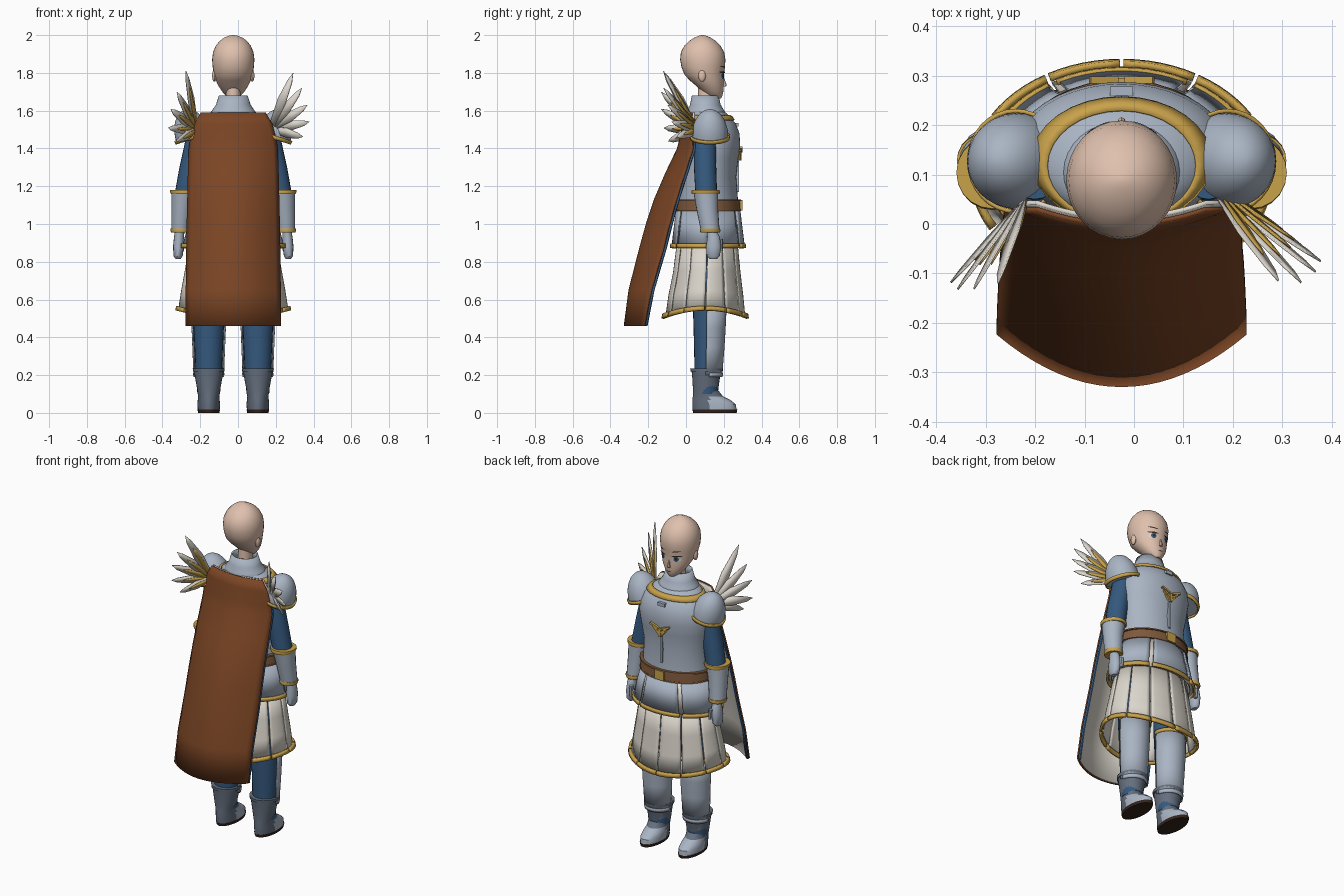
import bpy, bmesh, math
from mathutils import Vector, Matrix

if "Cube" in bpy.data.objects:
    bpy.data.objects.remove(bpy.data.objects["Cube"])

CX = -0.025  # body centre line


def material(name, rgb):
    m = bpy.data.materials.new(name)
    m.diffuse_color = (*rgb, 1)
    m.use_nodes = True
    m.node_tree.nodes["Principled BSDF"].inputs["Base Color"].default_value = m.diffuse_color
    return m


STEEL = material("steel", (0.40, 0.46, 0.55))
SLATE = material("slate", (0.13, 0.16, 0.21))
GOLD = material("gold", (0.58, 0.36, 0.07))
WHITE = material("ivory cloth", (0.72, 0.68, 0.61))
BLUE = material("blue cloth", (0.035, 0.10, 0.21))
RUST = material("rust cloth", (0.20, 0.06, 0.018))
LEATHER = material("leather", (0.21, 0.10, 0.045))
SKIN = material("skin", (0.74, 0.53, 0.42))
DARK = material("dark brown", (0.035, 0.018, 0.012))


def finish(bm, name, mats, rule=None, thick=0):
    bmesh.ops.recalc_face_normals(bm, faces=bm.faces)
    me = bpy.data.meshes.new(name)
    for m in mats:
        me.materials.append(m)
    if rule:
        for f in bm.faces:
            f.material_index = rule(f.calc_center_median())
    bm.to_mesh(me)
    bm.free()
    ob = bpy.data.objects.new(name, me)
    bpy.context.collection.objects.link(ob)
    if thick:
        mod = ob.modifiers.new("thickness", "SOLIDIFY")
        mod.thickness, mod.offset = thick, 0
    return ob


def loft(name, rings, mat, cx=0, n=32, arc=None, hem=None, rule=None, thick=0):
    """Stack of ellipses (z, half width, back y, front y[, x shift]); arc gives an open panel."""
    bm = bmesh.new()
    a0, a1 = arc or (0, 360)
    rows = []
    for r in rings:
        z, a, yb, yf = r[:4]
        row = []
        for i in range(n + 1 if arc else n):
            t = math.radians(a0 + (a1 - a0) * i / n)
            dz = hem(t, z) if hem else 0
            row.append(bm.verts.new((CX + cx + (r[4] if len(r) > 4 else 0) + a * math.cos(t),
                                     (yb + yf) / 2 + (yf - yb) / 2 * math.sin(t), z + dz)))
        rows.append(row)
    for p, q in zip(rows, rows[1:]):
        for i in range(n):
            j = (i + 1) % len(p)
            bm.faces.new((p[i], p[j], q[j], q[i]))
    if not arc and not thick:
        bm.faces.new(rows[0])
        bm.faces.new(rows[-1])
    return finish(bm, name, mat if isinstance(mat, list) else [mat], rule, thick)


def box(name, loc, size, mat):
    bm = bmesh.new()
    bmesh.ops.create_cube(bm, size=1, matrix=Matrix.Translation(loc) @ Matrix.Diagonal((*size, 1)))
    return finish(bm, name, [mat])


# Head, neck and collar
HEAD = [(1.665, .022, .13, .185), (1.68, .040, .11, .193), (1.70, .058, .085, .197), (1.73, .078, .055, .2),
        (1.76, .092, .02, .2), (1.79, .102, -.008, .2), (1.83, .109, -.024, .206), (1.87, .112, -.031, .209),
        (1.91, .107, -.027, .202), (1.945, .092, -.008, .182), (1.97, .071, .018, .157),
        (1.987, .048, .045, .13), (1.997, .022, .07, .105), (2.0, .006, .083, .093)]
loft("head", HEAD, SKIN)
loft("neck", [(1.58, .043, .06, .155), (1.74, .036, .065, .15)], SKIN, n=20)
loft("collar", [(1.56, .135, .0, .22), (1.6, .108, .01, .198), (1.63, .088, .025, .18), (1.68, .072, .035, .168)],
     STEEL, thick=.008)


def face_y(x, z):
    for p, q in zip(HEAD, HEAD[1:]):
        if p[0] <= z <= q[0]:
            k = (z - p[0]) / (q[0] - p[0])
            a, yb, yf = [p[i] + (q[i] - p[i]) * k for i in (1, 2, 3)]
            return (yb + yf) / 2 + (yf - yb) / 2 * math.sqrt(max(0, 1 - (x / a) ** 2))
    return 0


def face_plate(name, x, z, rx, rz, mat, lift, tilt=0):
    bm = bmesh.new()
    pts = [(x, z)]
    for i in range(20):
        t = i * math.tau / 20
        px = rx * math.cos(t)
        pts.append((x + px, z + rz * math.sin(t) + px * tilt))
    v = [bm.verts.new((CX + px, face_y(px, pz) + lift, pz)) for px, pz in pts]
    for i in range(20):
        bm.faces.new((v[0], v[1 + i], v[1 + (i + 1) % 20]))
    finish(bm, name, [mat])


for s in (-1, 1):
    face_plate("eye_white", s * .046, 1.785, .023, .017, WHITE, .003)
    face_plate("iris", s * .043, 1.785, .014, .0165, BLUE, .0045)
    face_plate("pupil", s * .043, 1.785, .006, .008, DARK, .006)
    face_plate("eyelash", s * .048, 1.803, .027, .0045, DARK, .006, s * .05)
    face_plate("eyebrow", s * .048, 1.832, .026, .003, DARK, .004, s * .15)
    bm = bmesh.new()
    bmesh.ops.create_uvsphere(bm, u_segments=12, v_segments=8, radius=1, matrix=Matrix.Translation(
        (CX + s * .1, .085, 1.785)) @ Matrix.Diagonal((.012, .02, .032, 1)))
    finish(bm, "ear", [SKIN])
face_plate("mouth", 0, 1.70, .016, .0025, DARK, .003)
loft("nose", [(1.728, .01, .19, .211), (1.735, .009, .19, .216), (1.77, .004, .19, .203)], SKIN, n=8)

# Breastplate with neckline trim, tab, ridge and emblem
loft("breastplate", [(1.05, .215, -.045, .28), (1.13, .207, -.04, .275), (1.25, .2, -.02, .266), (1.35, .213, -.002, .277),
                     (1.42, .22, .0, .287), (1.48, .213, .0, .283), (1.53, .192, .003, .264),
                     (1.565, .16, .006, .235), (1.59, .125, .01, .21), (1.6, .1, .02, .19)], STEEL, n=40)
loft("neckline_trim", [(1.55, .18, .002, .255), (1.568, .163, .002, .242), (1.574, .15, .006, .229)], GOLD, thick=.008)
box("chest_tab", (CX, .268, 1.525), (.046, .02, .02), STEEL)
box("chest_ridge", (CX, .273, 1.26), (.014, .014, .18), STEEL)
for s in (-1, 1):
    for k in range(3):
        bar = box("emblem_wing", (0, 0, 0), (.06 - .012 * k, .014, .011), GOLD)
        bar.location = (CX + s * (.036 - .008 * k), .291 - .004 * k, 1.395 - .018 * k)
        bar.rotation_euler = (0, -s * (.35 + .25 * k), 0)
box("emblem_centre", (CX, .288, 1.36), (.016, .014, .05), GOLD)

# Belt
loft("belt", [(1.07, .226, -.057, .29), (1.13, .218, -.053, .285)], LEATHER, n=40)
for z in (1.072, 1.127):
    loft("belt_edge", [(z - .004, .228, -.06, .292), (z + .004, .227, -.06, .291)], LEATHER, n=40)
box("buckle", (CX, .288, 1.1), (.06, .02, .056), GOLD)

# Steel hip plates over a pale underskirt, with gold hems
loft("underskirt", [(.88, .245, -.06, .29), (1.07, .21, -.045, .278)], WHITE, n=40, thick=.004)
for a0, a1 in ((-56, -2), (2, 56), (62, 118), (124, 178), (182, 236), (242, 298)):
    loft("hip_plate", [(.89, .264, -.072, .306), (1.07, .215, -.05, .284)], STEEL, n=10, arc=(a0, a1), thick=.008)
    loft("hip_plate_hem", [(.872, .272, -.079, .312), (.895, .27, -.077, .31)], GOLD, n=10, arc=(a0 - 1, a1 + 1), thick=.012)


# Pleated skirt panels, longer at front and back
def dip(t, z):
    return -.042 * math.sin(t) ** 2 * max(0, (.9 - z) / .35)


for i in range(12):
    arc = (i * 30 + .7, i * 30 + 29.3)
    loft("skirt_panel", [(.555, .287, -.105, .31), (.65, .272, -.09, .3), (.76, .252, -.065, .285), (.9, .228, -.045, .27)],
         WHITE, n=6, arc=arc, hem=dip, thick=.007)
    loft("skirt_hem", [(.542, .3, -.124, .327), (.565, .296, -.118, .322)], GOLD, n=6, arc=arc, hem=dip, thick=.014)

for s in (-1, 1):
    # Legs, greaves and boots
    c = s * .13
    loft("leg", [(.1, .06, .05, .17), (.24, .07, .045, .175), (.45, .08, .04, .19), (.6, .088, .035, .2), (.95, .09, .03, .2)],
         BLUE, c, n=24)
    loft("greave", [(.2, .077, .04, .188), (.35, .083, .038, .2), (.45, .087, .036, .206), (.58, .092, .034, .212)],
         STEEL, c, n=20, arc=(-8, 188), thick=.008)
    loft("greave_trim", [(.57, .095, .03, .217), (.59, .096, .03, .218)], GOLD, c, n=20, arc=(-8, 188), thick=.01)
    loft("boot", [(.015, .058, .036, .268), (.045, .06, .034, .264), (.068, .058, .034, .235), (.088, .056, .036, .195),
                  (.12, .06, .037, .17), (.19, .073, .033, .18), (.235, .08, .028, .192)], [SLATE, STEEL], c, n=28,
         rule=lambda p: int(p.z < .1 and p.y > .12))
    loft("boot_band", [(.19, .079, .026, .19), (.212, .082, .025, .194)], STEEL, c, n=16, arc=(10, 170), thick=.006)
    loft("boot_cuff", [(.218, .083, .024, .194), (.236, .085, .022, .197)], SLATE, c, n=24)
    loft("sole", [(0, .056, .038, .268), (.017, .06, .034, .272)], DARK, c, n=28)

    # Arms: sleeve, bracer with gold cuffs, hand
    loft("sleeve", [(1.15, .056, .05, .165, s * .256), (1.3, .058, .042, .16, s * .227), (1.45, .06, .04, .16, s * .192),
                    (1.54, .05, .05, .16, s * .175)], BLUE, n=20)
    loft("bracer", [(.965, .047, .078, .178, s * .281), (1.08, .055, .055, .17, s * .272),
                    (1.175, .066, .038, .17, s * .262)], STEEL, n=20)
    for z, r, y, x in ((1.168, .073, .104, .261), (.965, .052, .128, .281)):
        loft("bracer_cuff", [(z - .009, r - .004, y - r, y + r, s * x), (z, r, y - r - .003, y + r + .003, s * x),
                             (z + .012, r, y - r, y + r, s * x)], GOLD, n=20)
    loft("hand", [(.815, .014, .125, .165, s * .292), (.83, .024, .11, .18, s * .292), (.88, .029, .105, .187, s * .29),
                  (.93, .027, .112, .18, s * .287), (.97, .024, .11, .16, s * .283)], STEEL, n=14)
    loft("thumb", [(.86, .008, .175, .195, s * .268), (.92, .011, .165, .195, s * .27)], STEEL, n=8)

    # Shoulder domes with gold rims
    dome = [(.15 * math.sin(t), .094 * math.cos(t), -.097 * math.cos(t), .097 * math.cos(t), -CX)
            for t in [i * math.pi / 20 for i in range(10)] + [1.54]]
    rim = [(-.012, .097, -.1, .1, -CX), (.008, .099, -.102, .102, -CX)]
    for ob in (loft("pauldron", dome, STEEL), loft("pauldron_rim", rim, GOLD, thick=.008)):
        ob.location = (CX + s * .212, .127, 1.462)
        ob.rotation_euler = (0, s * .3, 0)

# Feather fans behind the shoulders
FANS = {-1: [(-.275, -.12, 1.81), (-.325, -.13, 1.7), (-.36, -.13, 1.61), (-.375, -.115, 1.51), (-.335, -.09, 1.44)],
        1: [(.292, -.115, 1.8), (.337, -.12, 1.72), (.365, -.1, 1.63), (.374, -.08, 1.54), (.34, -.055, 1.46)]}
for s, tips in FANS.items():
    base = Vector((CX + s * .195, .06, 1.5))
    tips = [Vector(t) for t in tips]
    normal = (tips[0] - base).cross(tips[-1] - base).normalized()
    if normal.y * s < 0:
        normal.negate()
    for k, tip in enumerate(tips):
        for mat, length, half, lift in ((WHITE, 1, .027, 0), (GOLD, .72, .014, .006)):
            d = (tip - base) * length
            side = d.cross(normal).normalized() * half
            o = base + normal * (lift + .002 * k)
            bm = bmesh.new()
            bm.faces.new([bm.verts.new(p) for p in (o - side * .5, o + d * .5 - side, o + d * .85 - side * .6, o + d,
                                                    o + d * .85 + side * .5, o + d * .5 + side, o + side * .5)])
            finish(bm, "feather" if mat is WHITE else "gilded_feather", [mat], thick=.004)

# Cape with a blue-edged pale lining: (z, centre y, half width, curl of the sides)
CAPE = [(1.59, .0, .17, .03), (1.53, -.015, .205, .045), (1.45, -.03, .226, .065), (1.395, -.045, .234, .08),
        (1.27, -.105, .238, .1), (1.13, -.165, .241, .115), (1.0, -.208, .244, .122), (.865, -.245, .246, .125),
        (.65, -.3, .249, .117), (.46, -.325, .25, .105)]


def cape(name, push, mats, rule):
    bm = bmesh.new()
    n = 20
    rows = []
    for z, y, w, curl in CAPE:
        us = [i / n * 2 - 1 for i in range(n + 1)]
        rows.append([bm.verts.new((CX + u * w, y + curl * u * u + push, z)) for u in us])
    for p, q in zip(rows, rows[1:]):
        for i in range(n):
            bm.faces.new((p[i], p[i + 1], q[i + 1], q[i]))
    finish(bm, name, mats, rule, .009)


cape("cape", 0, [RUST], None)
cape("cape_lining", .013, [WHITE, BLUE], lambda p: int(abs(p.x - CX) > .215))

# Smooth shading with sharp edges kept
bpy.ops.object.select_all(action='DESELECT')
for ob in bpy.context.scene.objects:
    ob.select_set(True)
    bpy.context.view_layer.objects.active = ob
bpy.ops.object.shade_smooth_by_angle(angle=math.radians(35))
